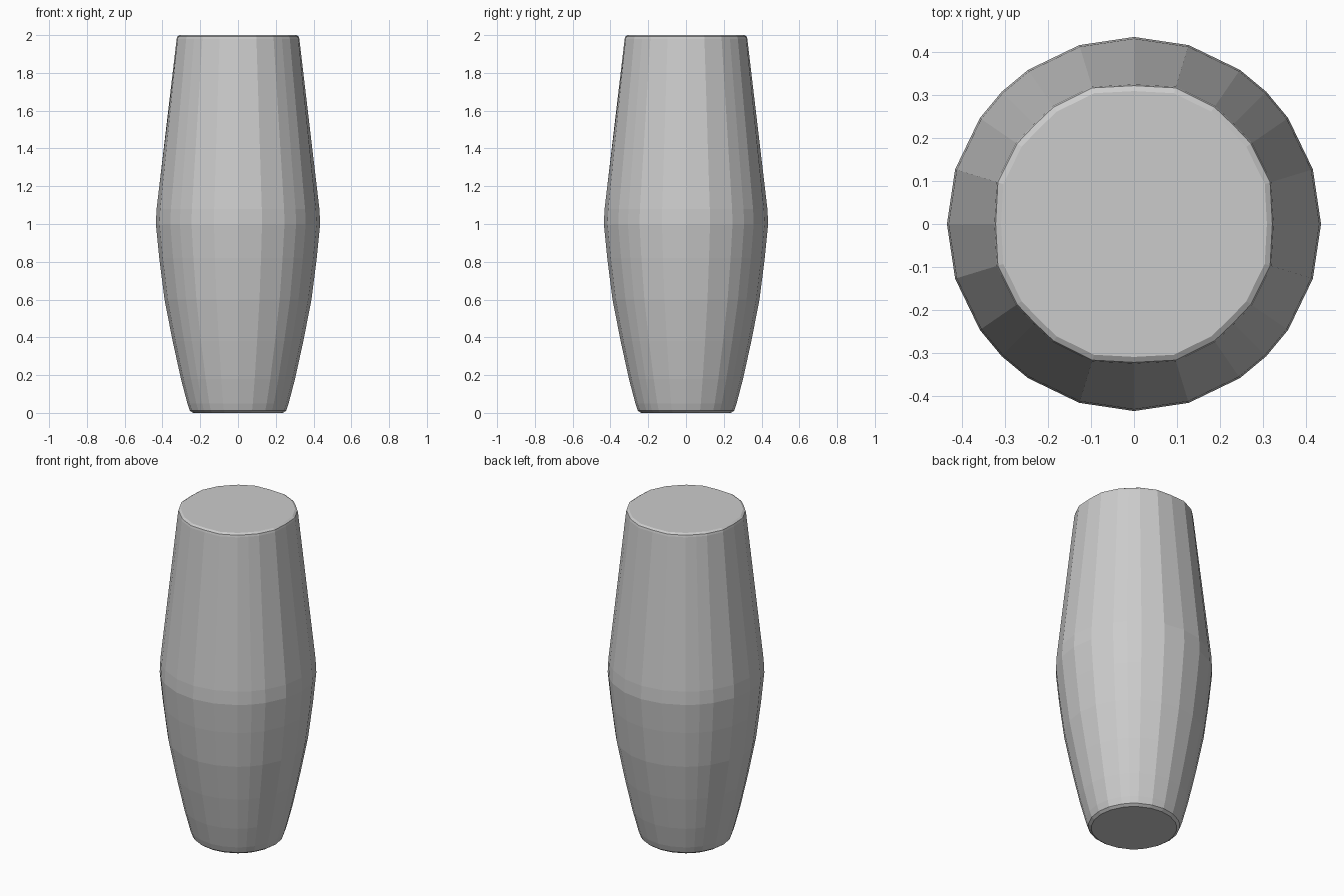
import bpy, bmesh
from math import cos, sin, radians

if "Cube" in bpy.data.objects:
    bpy.data.objects.remove(bpy.data.objects["Cube"])

# Uneven facet angles in one quadrant, repeated four times
ANGLES = [q * 90 + a for q in range(4) for a in (0, 17, 34.5, 45, 55.5, 73)]
# Relative radius of the same corners at the flat-sided rim
RIM = (0.972, 1.0, 0.997, 0.985, 0.997, 1.0)

# Profile: height, radius, how strongly the rim shape shows
PROFILE = [
    (0.0, 0.238, 0), (0.012, 0.255, 0), (0.05, 0.268, 0), (0.18, 0.302, 0),
    (0.38, 0.346, 0), (0.6, 0.389, 0), (0.82, 0.417, 0), (1.0, 0.435, 0),
    (1.08, 0.431, 0), (1.98, 0.334, 1), (1.992, 0.331, 1), (2.0, 0.318, 1),
]

# Solid barrel-shaped body lofted through the rings
bm = bmesh.new()
rings = []
for z, r, k in PROFILE:
    ring = []
    for i, a in enumerate(ANGLES):
        rr = r * (1 + k * (RIM[i % 6] - 1))
        ring.append(bm.verts.new((rr * cos(radians(a)), rr * sin(radians(a)), z)))
    rings.append(ring)
n = len(ANGLES)
for lo, hi in zip(rings, rings[1:]):
    for i in range(n):
        j = (i + 1) % n
        bm.faces.new((lo[i], lo[j], hi[j], hi[i]))

# Flat end caps
bm.faces.new(rings[0][::-1])
bm.faces.new(rings[-1])

mesh = bpy.data.meshes.new("barrel_body")
bm.to_mesh(mesh)
bm.free()
body = bpy.data.objects.new("barrel_body", mesh)
bpy.context.collection.objects.link(body)
